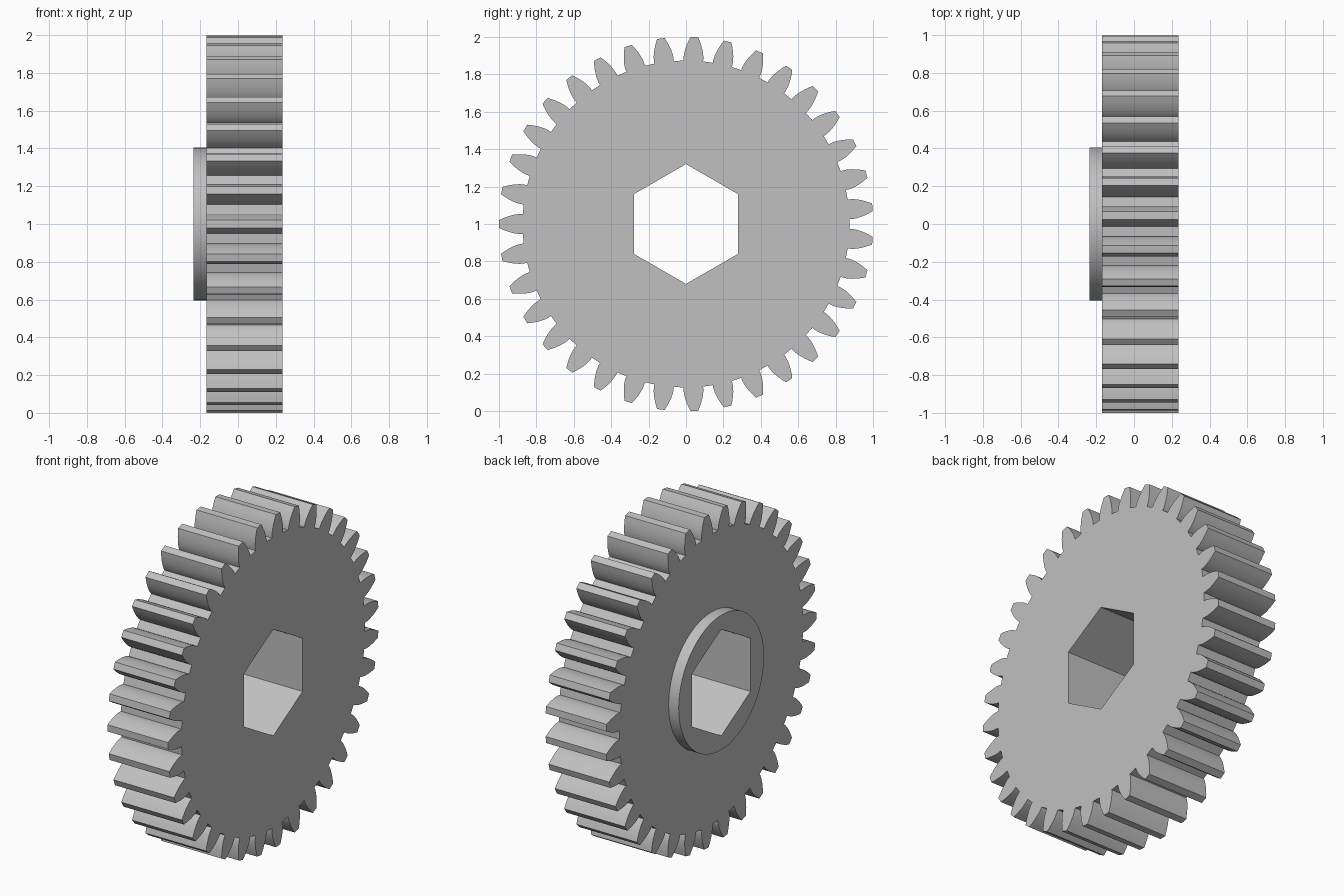
import bpy
import bmesh
from math import acos, cos, pi, radians, sin, tan

cube = bpy.data.objects.get("Cube")
if cube:
    bpy.data.objects.remove(cube, do_unlink=True)

# Gear dimensions
TEETH = 35
TIP_R, ROOT_R = 1.0, 0.873
PITCH_R = TIP_R * TEETH / (TEETH + 2)
BASE_R = PITCH_R * cos(radians(20))
HEX_R, HUB_R = 0.32, 0.405
X_HUB, X_BACK, X_FRONT = -0.235, -0.168, 0.235
CENTRE_Z = 1.0

grey = bpy.data.materials.new("light_grey")
grey.use_nodes = True
colour = (0.53, 0.53, 0.53, 1)
grey.diffuse_color = colour
grey.node_tree.nodes["Principled BSDF"].inputs["Base Color"].default_value = colour


def ring(radius, count, start=0.0):
    return [(radius, start + 2 * pi * i / count) for i in range(count)]


def involute(radius):
    a = acos(min(1, BASE_R / radius))
    return tan(a) - a


def gear_outline():
    # Involute flanks, one tooth centred on the -y direction
    radii = [ROOT_R] + [BASE_R + (TIP_R - BASE_R) * i / 5 for i in range(6)]
    flank = [(r, pi / (2 * TEETH) + involute(PITCH_R) - involute(r)) for r in radii]
    points = []
    for i in range(TEETH):
        mid = pi + 2 * pi * i / TEETH
        points += [(r, mid - h) for r, h in flank]
        points += [(r, mid + h) for r, h in reversed(flank)]
    return points


def bored_plate(name, outline, x0, x1, caps):
    """Extrude an outline along x with a hexagonal bore through it."""
    bm = bmesh.new()
    loops = []
    for points in (outline, ring(HEX_R, 6, pi / 2)):
        pair = [[bm.verts.new((x, r * cos(a), CENTRE_Z + r * sin(a))) for r, a in points]
                for x in (x0, x1)]
        n = len(points)
        for i in range(n):
            j = (i + 1) % n
            bm.faces.new((pair[0][i], pair[0][j], pair[1][j], pair[1][i]))
        loops.append(pair)
    for side in caps:
        edges = []
        for pair in loops:
            loop = pair[side]
            edges += [bm.edges.get((loop[i - 1], loop[i])) for i in range(len(loop))]
        bmesh.ops.triangle_fill(bm, edges=edges, use_beauty=True)
    bmesh.ops.recalc_face_normals(bm, faces=bm.faces)
    mesh = bpy.data.meshes.new(name)
    bm.to_mesh(mesh)
    bm.free()
    mesh.materials.append(grey)
    obj = bpy.data.objects.new(name, mesh)
    bpy.context.collection.objects.link(obj)
    bpy.ops.object.select_all(action="DESELECT")
    obj.select_set(True)
    bpy.context.view_layer.objects.active = obj
    bpy.ops.object.shade_smooth_by_angle(angle=radians(20))
    return obj


# Toothed wheel and the raised collar on its left-hand -x face
bored_plate("gear_wheel", gear_outline(), X_BACK, X_FRONT, (0, 1))
bored_plate("hub_collar", ring(HUB_R, 64), X_HUB, X_BACK, (0,))
